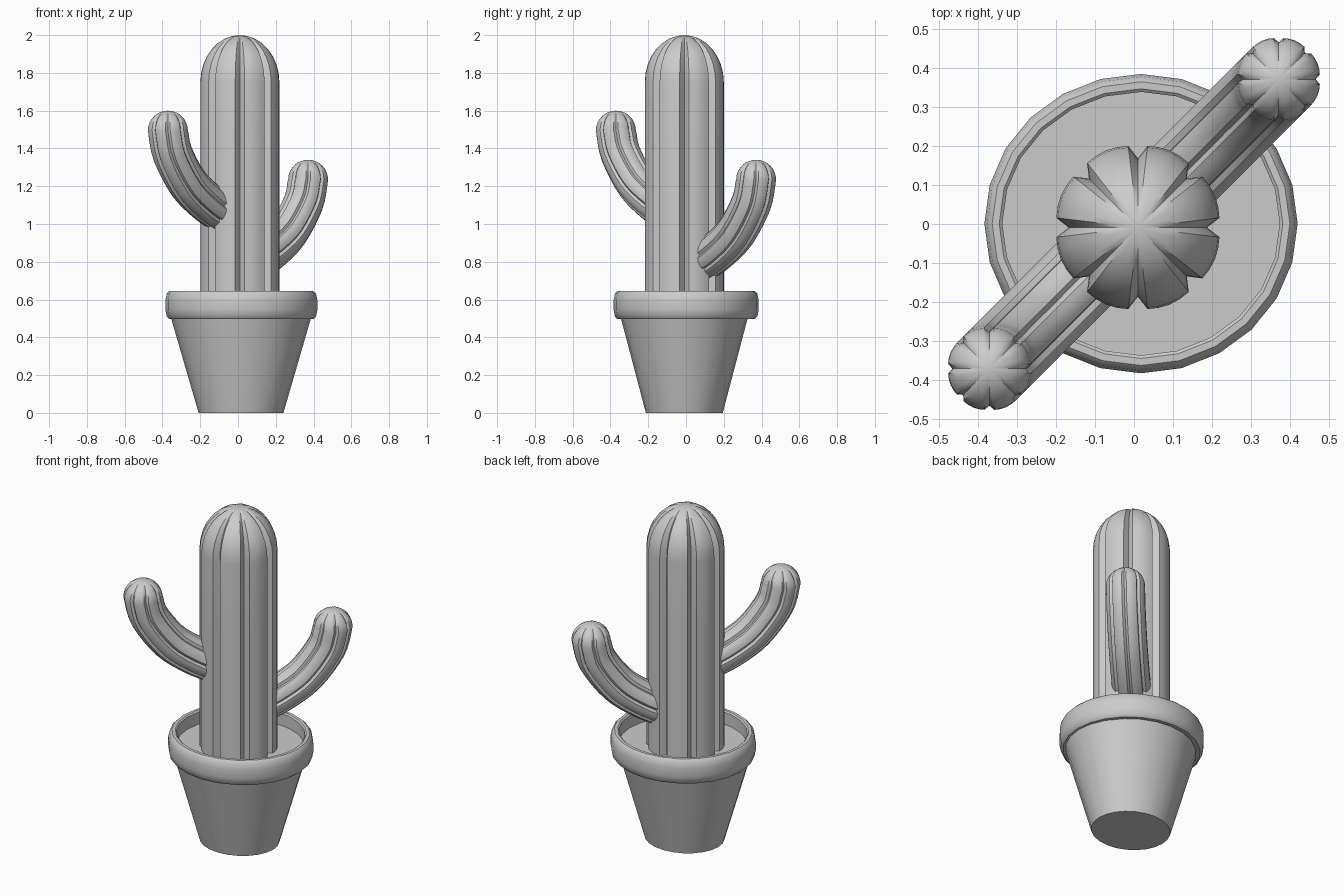
import bpy, math
from mathutils import Vector

if "Cube" in bpy.data.objects:
    bpy.data.objects.remove(bpy.data.objects["Cube"])


def make_object(name, verts, faces, angle=35):
    mesh = bpy.data.meshes.new(name)
    mesh.from_pydata(verts, [], faces)
    mesh.polygons.foreach_set("use_smooth", [True] * len(mesh.polygons))
    mesh.set_sharp_from_angle(angle=math.radians(angle))
    ob = bpy.data.objects.new(name, mesh)
    bpy.context.collection.objects.link(ob)
    return ob


def bridge(rings, n, closed=False):
    faces = []
    for i in range(rings if closed else rings - 1):
        a, b = i * n, ((i + 1) % rings) * n
        faces += [(a + j, a + (j + 1) % n, b + (j + 1) % n, b + j) for j in range(n)]
    return faces


def lathe(name, profile, center, n=24, closed=False, caps=False):
    """Elliptical lathe; profile holds (x radius, y radius, z)."""
    verts = [(center[0] + rx * math.cos(math.tau * k / n),
              center[1] + ry * math.sin(math.tau * k / n), z)
             for rx, ry, z in profile for k in range(n)]
    faces = bridge(len(profile), n, closed)
    if caps:
        last = (len(profile) - 1) * n
        faces.append(tuple(range(n))[::-1])
        faces.append(tuple(range(last, last + n)))
    return make_object(name, verts, faces)


def ribbed_section(radius, ribs=8, groove=0.83):
    """Star-like outline: narrow grooves between wide, nearly flat ribs."""
    step = math.tau / ribs
    shape = [(0, groove), (0.15, 0.985), (0.32, 0.995), (0.5, 1.0), (0.68, 0.995), (0.85, 0.985)]
    return [(radius * r * math.cos((k + t) * step), radius * r * math.sin((k + t) * step))
            for k in range(ribs) for t, r in shape]


def ribbed_stem(name, path, radius, dome, side, groove):
    """Sweep the ribbed outline along a planar path and round off the upright tip."""
    section = ribbed_section(radius, groove=groove)
    n, verts = len(section), []
    up = Vector((0, 0, 1))

    def ring(center, tangent, scale):
        normal = side.cross(tangent).normalized()
        verts.extend(center + (normal * u + side * v) * scale for u, v in section)

    for i, p in enumerate(path):
        a, b = path[max(i - 1, 0)], path[min(i + 1, len(path) - 1)]
        ring(p, up if i == len(path) - 1 else (b - a).normalized(), 1)
    steps = 8
    for i in range(1, steps):
        t = math.pi / 2 * i / steps
        ring(path[-1] + up * dome * math.sin(t), up, math.cos(t))
    rings = len(verts) // n
    faces = bridge(rings, n)
    faces.append(tuple(range(n))[::-1])
    verts.append(path[-1] + up * dome)
    last = (rings - 1) * n
    faces += [(last + j, last + (j + 1) % n, rings * n) for j in range(n)]
    return make_object(name, verts, faces, 40)


def smooth_path(points, steps=4):
    """Catmull-Rom through the points."""
    p = [2 * points[0] - points[1]] + points + [2 * points[-1] - points[-2]]
    out = []
    for i in range(1, len(p) - 2):
        a, b, c, d = p[i - 1:i + 3]
        for s in range(steps):
            t = s / steps
            out.append(0.5 * (2 * b + (c - a) * t + (2 * a - 5 * b + 4 * c - d) * t * t
                              + (3 * b - a - 3 * c + d) * t ** 3))
    return out + [points[-1]]


# Tapered pot body
lathe("pot_body", [(0.2245, 0.2035, 0), (0.373, 0.338, 0.51)], (0.016, -0.009), caps=True)

# Rounded rim, a closed ring
rim = [(0.356, 0.50), (0.382, 0.497), (0.395, 0.51), (0.402, 0.545), (0.402, 0.597),
       (0.395, 0.632), (0.382, 0.645), (0.364, 0.645), (0.356, 0.638)]
lathe("pot_rim", [(r, r - 0.018, z) for r, z in rim], (0.018, 0.001), closed=True)

# Soil surface
lathe("soil", [(0.362, 0.344, 0.53), (0.362, 0.344, 0.565)], (0.018, 0.001), caps=True)

# Trunk
trunk_path = [Vector((0.01, -0.009, z)) for z in (0.55, 0.95, 1.35, 1.75)]
ribbed_stem("trunk", trunk_path, 0.214, 0.25, Vector((0, 1, 0)), 0.83)

# Two matching arms on opposite diagonals
arm_curve = [(0.08, 1.05), (0.14, 1.07), (0.25, 1.125), (0.378, 1.22), (0.49, 1.373), (0.525, 1.495)]
for name, sign, drop in (("left_arm", -1, 0), ("right_arm", 1, 0.26)):
    d = Vector((sign, sign, 0)).normalized()
    pts = [d * s + Vector((0, 0, z - drop)) for s, z in arm_curve]
    ribbed_stem(name, smooth_path(pts), 0.108, 0.105, Vector((0, 0, 1)).cross(d), 0.88)
